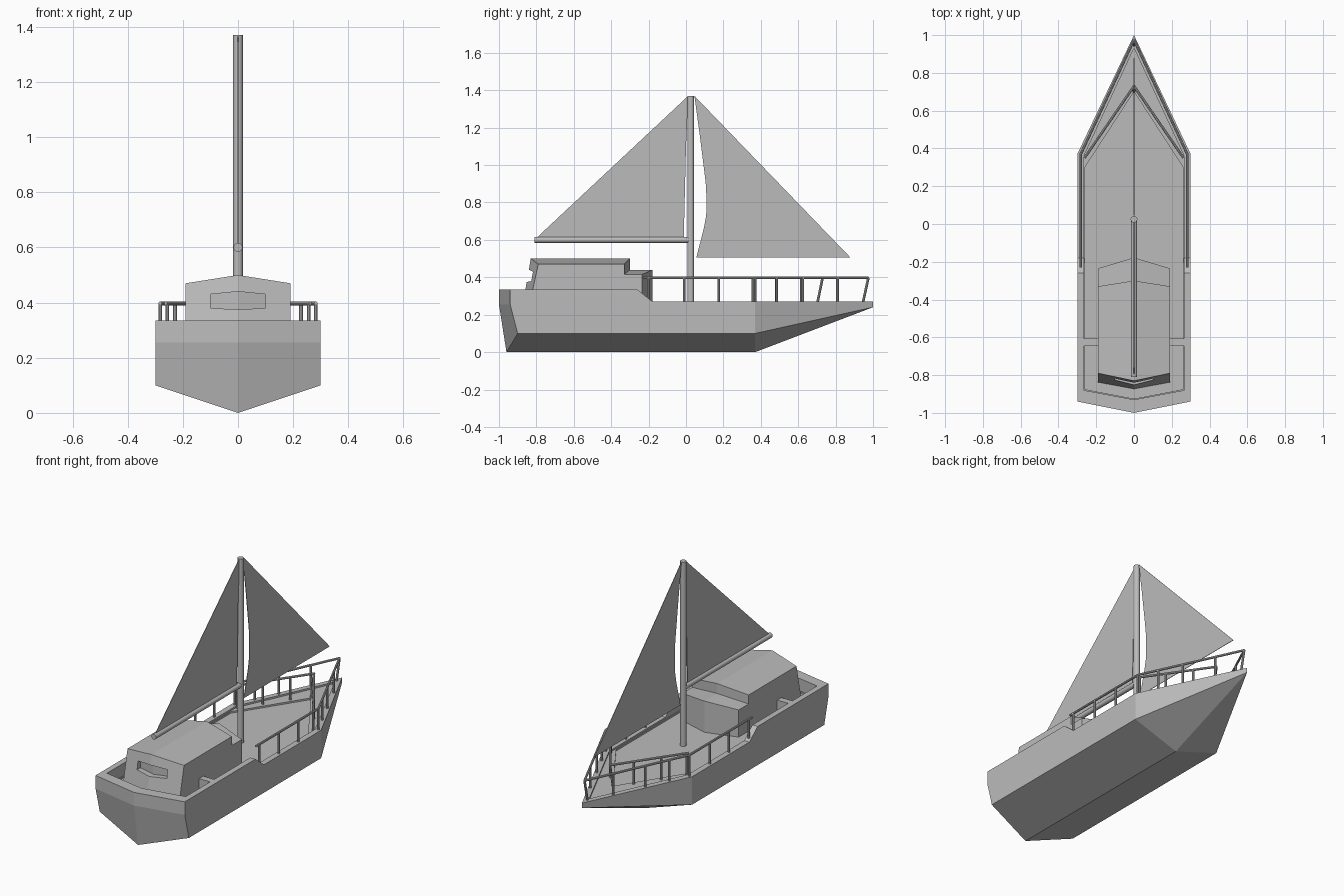
import bpy
import bmesh
from mathutils import Vector, Matrix

cube = bpy.data.objects.get("Cube")
if cube:
    bpy.data.objects.remove(cube, do_unlink=True)

# One plain grey for the whole boat
grey = bpy.data.materials.new("plain_grey")
grey.use_nodes = True
GREY = (0.5, 0.5, 0.5, 1)
grey.diffuse_color = GREY
grey.node_tree.nodes["Principled BSDF"].inputs["Base Color"].default_value = GREY


def finish(name, bm, smooth=False):
    """Turn a bmesh into a named object with outward normals."""
    bmesh.ops.remove_doubles(bm, verts=bm.verts, dist=0.0001)
    bmesh.ops.recalc_face_normals(bm, faces=bm.faces)
    mesh = bpy.data.meshes.new(name)
    bm.to_mesh(mesh)
    bm.free()
    mesh.materials.append(grey)
    obj = bpy.data.objects.new(name, mesh)
    bpy.context.collection.objects.link(obj)
    if smooth:
        bpy.ops.object.select_all(action="DESELECT")
        obj.select_set(True)
        bpy.context.view_layer.objects.active = obj
        bpy.ops.object.shade_smooth_by_angle()
    return obj


def symmetric(name, rings, caps):
    """Stack half outlines (stern to bow), close them with caps, mirror in x."""
    bm = bmesh.new()
    for side in (1, -1):
        rows = [[bm.verts.new((side * x, y, z)) for x, y, z in r] for r in rings]
        for low, high in zip(rows, rows[1:]):
            for i in range(len(low) - 1):
                bm.faces.new((low[i], low[i + 1], high[i + 1], high[i]))
        for cap in caps:
            bm.faces.new([bm.verts.new((side * x, y, z)) for x, y, z in cap])
    return finish(name, bm)


def level(outline, z):
    return [(x, y, z) for x, y in outline]


def rods(name, segments, sides=8, smooth=True):
    """Cylinders between pairs of points, each with its own radius."""
    bm = bmesh.new()
    for a, b, r in segments:
        a, b = Vector(a), Vector(b)
        turn = (b - a).to_track_quat("Z", "Y").to_matrix().to_4x4()
        bmesh.ops.create_cone(bm, cap_ends=True, segments=sides, radius1=r, radius2=r,
                              depth=(b - a).length,
                              matrix=Matrix.Translation((a + b) / 2) @ turn)
    return finish(name, bm, smooth)


def sail(name, outline, thick=0.003):
    """Thin flat cloth in the centre plane."""
    bm = bmesh.new()
    face = bm.faces.new([bm.verts.new((-thick / 2, y, z)) for y, z in outline])
    new = bmesh.ops.extrude_face_region(bm, geom=[face])["geom"]
    moved = [v for v in new if isinstance(v, bmesh.types.BMVert)]
    bmesh.ops.translate(bm, verts=moved, vec=(thick, 0, 0))
    return finish(name, bm)


# Hull: V bottom, upright sides, stepped bulwark and sunken deck
DECK, RAIL, BULWARK = 0.25, 0.27, 0.335
outer = [(0, -1), (0.3, -0.94), (0.3, -0.26), (0.3, -0.18), (0.3, 0.37), (0, 1)]
inner = [(0, -0.93), (0.265, -0.88), (0.265, -0.26), (0.265, -0.18), (0.265, 0.36), (0, 0.93)]
well = [(0, -0.925), (0.26, -0.875), (0.26, -0.26), (0.26, -0.18), (0.26, 0.3), (0, 0.7)]
heights = [BULWARK] * 3 + [RAIL] * 3
chine = [(0, -0.96, 0), (0.3, -0.9, 0.1), (0.3, -0.26, 0.1),
         (0.3, -0.18, 0.1), (0.3, 0.37, 0.1), (0, 1, 0.24)]
keel_knee = (0, 0.37, 0)
deck_ring = level(well, DECK)
symmetric("hull", [
    chine,
    level(outer, 0.255),
    [(x, y, z) for (x, y), z in zip(outer, heights)],
    [(x, y, z) for (x, y), z in zip(inner, heights)],
    level(inner, 0.26),
    level(well, 0.26),
    deck_ring,
], [chine[:5] + [keel_knee], [keel_knee, chine[4], chine[5]], deck_ring])

# Low walls joining the cabin to the bulwark
for side, label in ((1, "left"), (-1, "right")):
    bm = bmesh.new()
    bmesh.ops.create_cube(bm, size=1, matrix=Matrix.Translation((side * 0.23, -0.625, 0.29))
                          @ Matrix.Diagonal((0.1, 0.04, 0.088, 1)))
    finish(label + "_cross_wall", bm)

# Main cabin with ridged roof and raked aft wall
cabin_base = level([(0, -0.875), (0.19, -0.84), (0.19, -0.33), (0, -0.3)], DECK - 0.01)
cabin_top = [(0, -0.83, 0.5), (0.19, -0.79, 0.47), (0.19, -0.33, 0.47), (0, -0.3, 0.5)]
cabin = symmetric("main_cabin", [cabin_base, cabin_top], [cabin_base, cabin_top])

# Recessed aft window, cut by a hidden chevron block
cut_plan = [(0, -0.95), (0.1, -0.93), (0.1, -0.795), (0, -0.815)]
cut_low = [(x, y, 0.38 - (0.1 - x) * 0.05) for x, y in cut_plan]
cut_high = [(x, y, 0.43 + (0.1 - x) * 0.1) for x, y in cut_plan]
cutter = symmetric("window_cutter", [cut_low, cut_high], [cut_low, cut_high])
cutter.hide_render = True
cutter.hide_viewport = True
recess = cabin.modifiers.new("window_recess", "BOOLEAN")
recess.operation = "DIFFERENCE"
recess.solver = "EXACT"
recess.object = cutter

# Lower forward cabin with pointed front
fore_plan = [(0, -0.34), (0.19, -0.36), (0.19, -0.235), (0, -0.178)]
fore_base = level(fore_plan, DECK - 0.01)
fore_top = [(x, y, 0.44 - x * 0.13) for x, y in fore_plan]
symmetric("forward_cabin", [fore_base, fore_top], [fore_base, fore_top])

# Mast and boom
rods("mast", [((0, 0.025, DECK), (0, 0.025, 1.37), 0.018)], 16)
rods("boom", [((0, -0.81, 0.6), (0, 0.02, 0.6), 0.016)], 16)

# Sails
sail("main_sail", [(-0.8, 0.61), (-0.012, 0.61), (0, 1.1), (0.012, 1.37)])
sail("fore_sail", [(0.045, 1.37), (0.88, 0.505), (0.055, 0.505),
                   (0.095, 0.66), (0.108, 0.73), (0.11, 0.82), (0.105, 0.91), (0.075, 1.15)])

# Guard rails: side runs that meet at the bow
TOP = 0.397
BAR, POST = 0.007, 0.007
shoulder_x, shoulder_y, tip_y = 0.282, 0.37, 0.975
segments = [((0, tip_y - 0.03, RAIL - 0.01), (0, tip_y, TOP), POST)]
for side in (1, -1):
    corner = (side * shoulder_x, shoulder_y, TOP)
    segments.append(((side * shoulder_x, -0.23, TOP), corner, BAR))
    segments.append((corner, (0, tip_y, TOP), BAR))
    for y in (-0.2, -0.01, 0.175, shoulder_y, 0.485, 0.625, 0.81):
        t = max(0, (y - shoulder_y) / (tip_y - shoulder_y))
        x = side * shoulder_x * (1 - t)
        segments.append(((x, y, DECK), (x, y, TOP), POST))
rods("guard_rail", segments)

# Inner rail on the foredeck
segments = [((0, 0.7, DECK), (0, 0.73, TOP), POST)]
for side in (1, -1):
    start, tip = Vector((side * 0.262, 0.35, TOP)), Vector((0, 0.73, TOP))
    segments.append((start, tip, BAR))
    for t in (0.02, 0.35, 0.7):
        p = start.lerp(tip, t)
        segments.append(((p.x, p.y, DECK), p, POST))
rods("foredeck_rail", segments)
